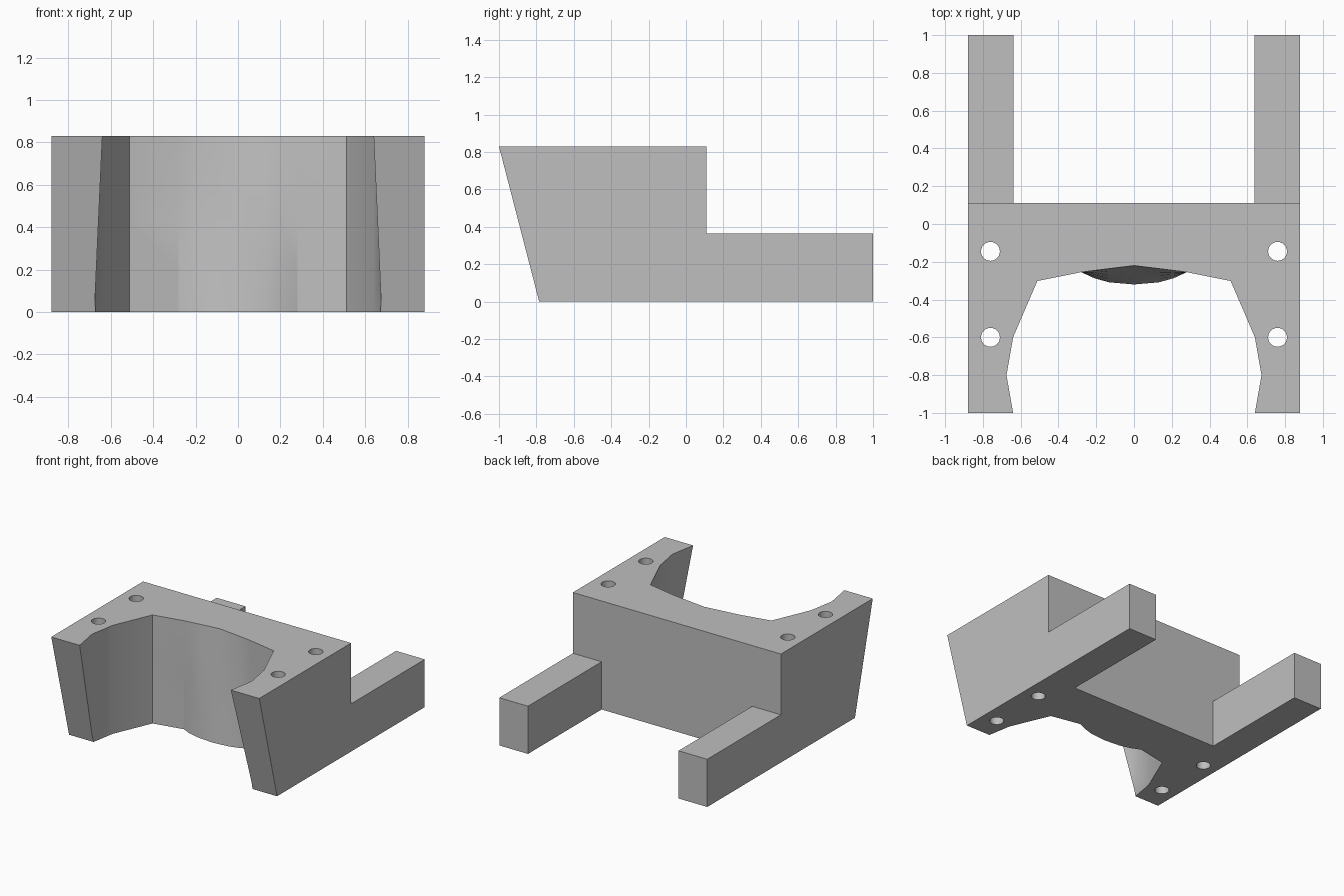
import bpy, bmesh, math
from mathutils import Vector

default = bpy.data.objects.get("Cube")
if default:
    bpy.data.objects.remove(default, do_unlink=True)

grey = bpy.data.materials.new("plain_grey")
grey.use_nodes = True
colour = (0.52, 0.52, 0.52, 1)
grey.diffuse_color = colour
grey.node_tree.nodes["Principled BSDF"].inputs["Base Color"].default_value = colour

HALF_W, HEIGHT, BACK = 0.88, 0.83, 0.11
ARM_IN, ARM_H = 0.637, 0.365


def loft(name, rings):
    """Closed solid skinned through rings of equal point count."""
    bm = bmesh.new()
    loops = [[bm.verts.new(p) for p in ring] for ring in rings]
    n = len(loops[0])
    for low, high in zip(loops, loops[1:]):
        for i in range(n):
            j = (i + 1) % n
            bm.faces.new((low[i], low[j], high[j], high[i]))
    bm.faces.new(loops[0][::-1])
    bm.faces.new(loops[-1])
    bmesh.ops.recalc_face_normals(bm, faces=bm.faces)
    mesh = bpy.data.meshes.new(name)
    bm.to_mesh(mesh)
    bm.free()
    mesh.materials.append(grey)
    obj = bpy.data.objects.new(name, mesh)
    bpy.context.collection.objects.link(obj)
    return obj


def cut(target, cutter):
    cutter.hide_render = True
    mod = target.modifiers.new("cut", 'BOOLEAN')
    mod.operation, mod.solver, mod.object = 'DIFFERENCE', 'EXACT', cutter
    bpy.context.view_layer.objects.active = target
    bpy.ops.object.modifier_apply(modifier=mod.name)
    bpy.data.objects.remove(cutter, do_unlink=True)


# Bracket block: stepped side profile with a raked front, full width
side = [(-0.785, 0), (1, 0), (1, ARM_H), (BACK, ARM_H), (BACK, HEIGHT), (-1, HEIGHT)]
bracket = loft("bracket_body", [[(x, y, z) for y, z in side] for x in (-HALF_W, HALF_W)])

# Gap between the two rear arms
gap = [(-ARM_IN, BACK), (ARM_IN, BACK), (ARM_IN, 1.2), (-ARM_IN, 1.2)]
cut(bracket, loft("arm_gap_cutter", [[(x, y, z) for x, y in gap] for z in (-0.1, 1)]))

# Front recess: half outline as x, y at top, y at bottom (the back wall swells low down)
half = [(0.605, -1.2, -1.2), (0.675, -0.8, -0.8), (0.64, -0.6, -0.6),
        (0.512, -0.302, -0.302), (0.28, -0.255, -0.255), (0.21, -0.246, -0.287),
        (0.13, -0.236, -0.309), (0, -0.22, -0.32)]
outline = half + [(-x, a, b) for x, a, b in half[-2::-1]]
rings = []
for z in (-0.1, 0, 0.2, 0.4, 0.6, HEIGHT, 1):
    t = z / HEIGHT
    rings.append([(x, b + (a - b) * t, z) for x, a, b in outline])
cut(bracket, loft("recess_cutter", rings))

# Four vertical bolt holes
for x in (-0.76, 0.76):
    for y in (-0.145, -0.6):
        circle = [Vector((x + 0.05 * math.cos(k * math.tau / 24),
                          y + 0.05 * math.sin(k * math.tau / 24), 0)) for k in range(24)]
        cut(bracket, loft("hole_cutter", [[p + Vector((0, 0, z)) for p in circle]
                                          for z in (-0.1, 1)]))

# One colour, smooth curves with sharp corners
bracket.data.materials.clear()
bracket.data.materials.append(grey)
for poly in bracket.data.polygons:
    poly.material_index = 0
bpy.ops.object.select_all(action='DESELECT')
bracket.select_set(True)
bpy.context.view_layer.objects.active = bracket
bpy.ops.object.shade_smooth_by_angle(angle=math.radians(25))
